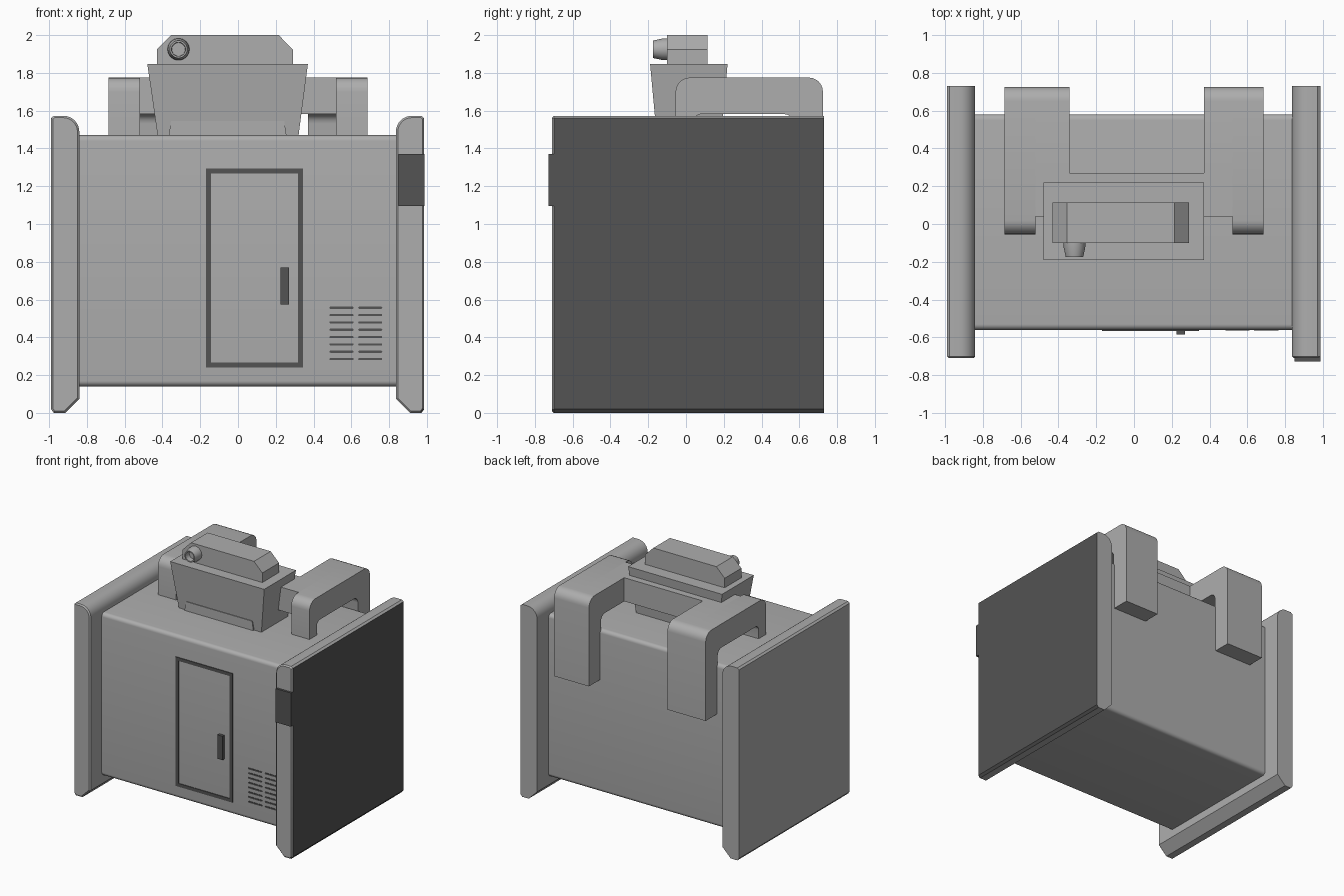
import bpy, bmesh, math
from mathutils import Vector

cube = bpy.data.objects.get("Cube")
if cube:
    bpy.data.objects.remove(cube, do_unlink=True)


def material(name, v):
    m = bpy.data.materials.new(name)
    m.use_nodes = True
    m.diffuse_color = (v, v, v, 1)
    m.node_tree.nodes["Principled BSDF"].inputs["Base Color"].default_value = (v, v, v, 1)
    return m


GREY = material("mid grey", 0.42)
DARK = material("dark grey", 0.087)


def finish(name, bm, mat):
    bmesh.ops.recalc_face_normals(bm, faces=bm.faces)
    me = bpy.data.meshes.new(name)
    bm.to_mesh(me)
    bm.free()
    ob = bpy.data.objects.new(name, me)
    bpy.context.collection.objects.link(ob)
    me.materials.append(mat)
    bpy.ops.object.select_all(action='DESELECT')
    ob.select_set(True)
    bpy.context.view_layer.objects.active = ob
    bpy.ops.object.shade_smooth_by_angle(angle=math.radians(30))
    return ob


def arc(cu, cv, r, start, end, n=6):
    angles = [math.radians(start + (end - start) * i / n) for i in range(n + 1)]
    return [(cu + r * math.cos(a), cv + r * math.sin(a)) for a in angles]


def prism(name, pts, axis, lo, hi, mat=GREY, front_bevel=0):
    """Extrude a (y, z) profile along x, or an (x, z) profile along y."""
    place = (lambda p, d: (d, p[0], p[1])) if axis == 'x' else (lambda p, d: (p[0], d, p[1]))
    bm = bmesh.new()
    a = [bm.verts.new(place(p, lo)) for p in pts]
    b = [bm.verts.new(place(p, hi)) for p in pts]
    front = bm.faces.new(a)
    bm.faces.new(b[::-1])
    for i in range(len(pts)):
        j = (i + 1) % len(pts)
        bm.faces.new((a[i], b[i], b[j], a[j]))
    bmesh.ops.recalc_face_normals(bm, faces=bm.faces)
    if front_bevel:
        bmesh.ops.bevel(bm, geom=list(front.edges), offset=front_bevel,
                        segments=1, affect='EDGES')
    return finish(name, bm, mat)


def box(name, x, y, z, mat=GREY):
    pts = [(x[0], z[0]), (x[1], z[0]), (x[1], z[1]), (x[0], z[1])]
    return prism(name, pts, 'y', y[0], y[1], mat)


# Main housing with rounded long edges
r = 0.03
y0, y1, z0, z1 = -0.56, 0.58, 0.14, 1.47
prism("housing",
      arc(y0 + r, z0 + r, r, 180, 270) + arc(y1 - r, z0 + r, r, 270, 360)
      + arc(y1 - r, z1 - r, r, 0, 90) + arc(y0 + r, z1 - r, r, 90, 180),
      'x', -0.85, 0.85)

# End panels, rounded at the inner top and chamfered at the inner foot
panel = [(0.075, 0), (0.135, 0), (0.15, 0.02), (0.15, 1.56), (0.135, 1.573)]
panel += arc(0.085, 1.488, 0.085, 90, 180, 8) + [(0, 0.075)]
prism("right_panel", [(-0.84 - u, z) for u, z in panel], 'y', -0.71, 0.73, front_bevel=0.01)
left = prism("left_panel", [(0.836 + u, z) for u, z in panel], 'y', -0.71, 0.73, front_bevel=0.01)
left.data.materials.append(DARK)
for f in left.data.polygons:
    if f.normal.x > 0.9 or (f.normal.x > 0.5 and f.center.z < 0.05):
        f.material_index = 1
box("panel_latch", (0.85, 0.987), (-0.728, -0.70), (1.095, 1.37), DARK)

# Door outline and handle
fy = (-0.565, -0.556)
box("door_frame_left", (-0.17, -0.143), fy, (0.24, 1.295), DARK)
box("door_frame_right", (0.318, 0.345), fy, (0.24, 1.295), DARK)
box("door_frame_bottom", (-0.143, 0.318), fy, (0.24, 0.267), DARK)
box("door_frame_top", (-0.143, 0.318), fy, (1.268, 1.295), DARK)
box("door_handle", (0.225, 0.27), (-0.585, -0.555), (0.575, 0.77), DARK)

# Vent slots with rounded ends
h = 0.006
for col, x in enumerate((0.484, 0.636)):
    for row in range(8):
        z = 0.285 + row * 0.0388
        slot = arc(x + h, z, h, 90, 270, 4) + arc(x + 0.122, z, h, -90, 90, 4)
        prism(f"vent_slot_{col}_{row}", slot, 'y', -0.564, -0.556, DARK)

# Arms: outer strip reaches forward to a prong, inner strip stops at the bar
back, top, under, leg_end, R = 0.725, 1.775, 1.582, 1.06, 0.075
rear = arc(back - R, top - R, R, 90, 0) + [(back, leg_end), (0.57, leg_end)]
rear += arc(0.52, under - 0.05, 0.05, 0, 90, 4)
outer = arc(-0.055 + R, top - R, R, 180, 90) + rear
outer += arc(0.08, under - 0.04, 0.04, 90, 180, 4) + [(0.04, 1.465), (-0.055, 1.465)]
inner = [(0.27, top)] + rear + [(0.27, under)]
for side, s, edge in (("left", 1, 0.37), ("right", -1, 0.34)):
    prism(side + "_arm", outer, 'x', *sorted((s * 0.685, s * 0.52)))
    prism(side + "_arm_inner", inner, 'x', *sorted((s * 0.52, s * edge)))
box("cross_bar", (-0.52, 0.52), (0.04, 0.27), (under, top))

# Tapered turret
bm = bmesh.new()
rings = []
for xa, xb, ya, yb, z in ((-0.425, 0.32, -0.155, 0.185, 1.465), (-0.48, 0.37, -0.19, 0.22, 1.847)):
    rings.append([bm.verts.new(p) for p in ((xa, ya, z), (xb, ya, z), (xb, yb, z), (xa, yb, z))])
bm.faces.new(rings[0][::-1])
bm.faces.new(rings[1])
for i in range(4):
    j = (i + 1) % 4
    bm.faces.new((rings[0][i], rings[0][j], rings[1][j], rings[1][i]))
finish("turret", bm, GREY)
prism("turret_foot_plate", [(-0.367, 1.465), (0.257, 1.465), (0.245, 1.545), (-0.355, 1.545)],
      'y', -0.168, -0.15)

# Chamfered cap
prism("turret_cap", [(-0.43, 1.84), (0.29, 1.84), (0.29, 1.925), (0.215, 2.0),
                     (-0.355, 2.0), (-0.43, 1.925)], 'y', -0.10, 0.115)

# Hollow lens barrel, lathed around y
bm = bmesh.new()
n = 32
rings = []
for rad, y in ((0.058, -0.095), (0.057, -0.125), (0.046, -0.175), (0.037, -0.175), (0.035, -0.13)):
    rings.append([bm.verts.new(Vector((-0.315, y, 1.925)) + Vector(
        (rad * math.cos(math.tau * i / n), 0, rad * math.sin(math.tau * i / n)))) for i in range(n)])
for a, b in zip(rings, rings[1:]):
    for i in range(n):
        j = (i + 1) % n
        bm.faces.new((a[i], a[j], b[j], b[i]))
bm.faces.new(rings[0][::-1])
bm.faces.new(rings[-1])
finish("lens_barrel", bm, GREY)
